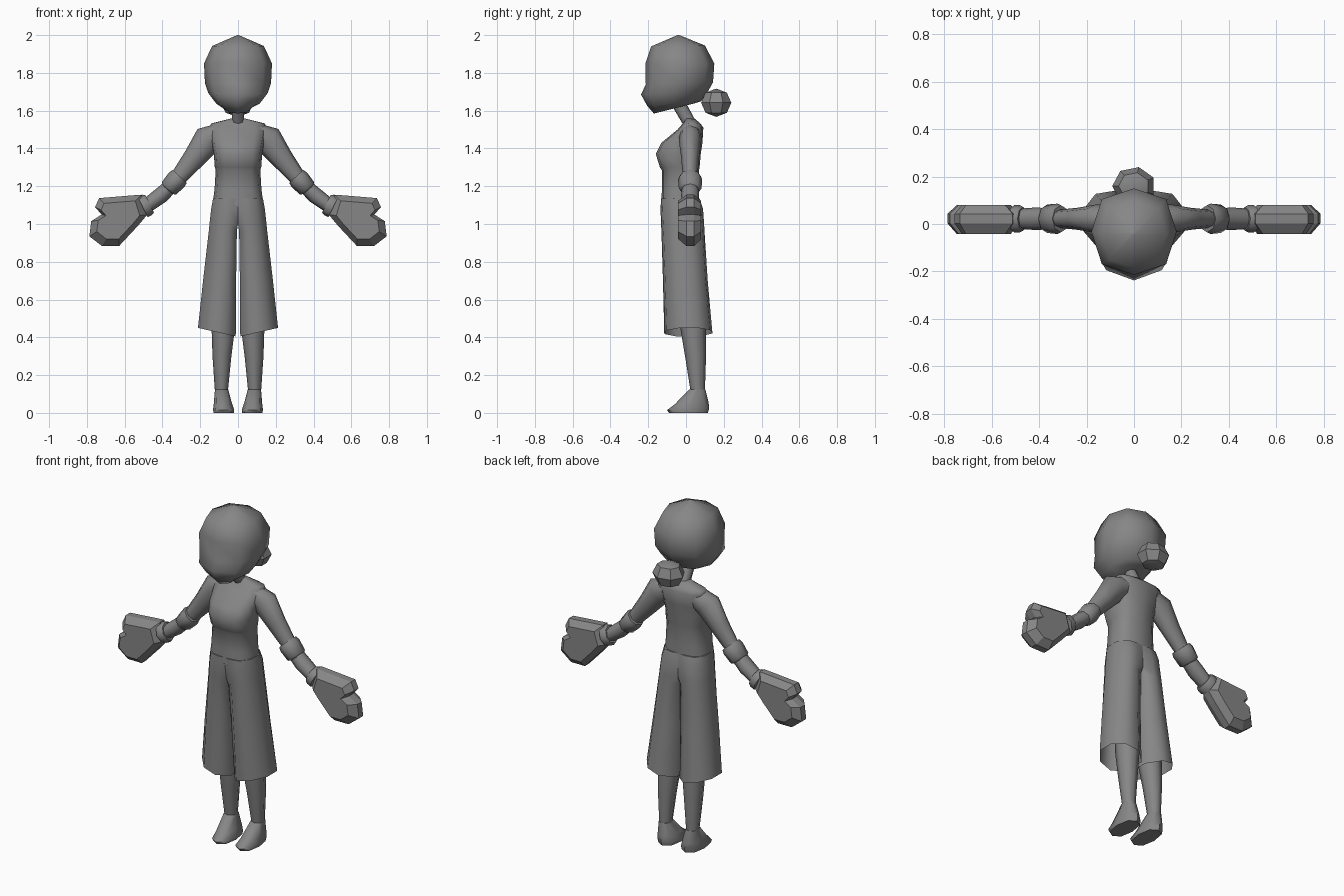
import bpy, math
from mathutils import Vector

if "Cube" in bpy.data.objects:
    bpy.data.objects.remove(bpy.data.objects["Cube"])

# Dark grey used on every part
grey = bpy.data.materials.new("dark_grey")
grey.diffuse_color = (.24, .24, .24, 1)
grey.use_nodes = True
grey.node_tree.nodes["Principled BSDF"].inputs["Base Color"].default_value = grey.diffuse_color


def loft(name, rings, caps=(True, True), mirror=False, angle=60):
    """Skin a list of equal-length point rings into a mesh object."""
    n = len(rings[0])
    verts = [p for r in rings for p in r]
    faces = [(i * n + j, i * n + (j + 1) % n, (i + 1) * n + (j + 1) % n, (i + 1) * n + j)
             for i in range(len(rings) - 1) for j in range(n)]
    if caps[0]:
        faces.append(tuple(reversed(range(n))))
    if caps[1]:
        faces.append(tuple(range(len(verts) - n, len(verts))))
    me = bpy.data.meshes.new(name)
    me.from_pydata(verts, [], faces)
    me.materials.append(grey)
    ob = bpy.data.objects.new(name, me)
    bpy.context.collection.objects.link(ob)
    bpy.ops.object.select_all(action='DESELECT')
    ob.select_set(True)
    bpy.context.view_layer.objects.active = ob
    bpy.ops.object.mode_set(mode='EDIT')
    bpy.ops.mesh.select_all(action='SELECT')
    bpy.ops.mesh.normals_make_consistent(inside=False)
    bpy.ops.object.mode_set(mode='OBJECT')
    if angle:
        bpy.ops.object.shade_smooth_by_angle(angle=math.radians(angle))
    if mirror:
        ob.modifiers.new("Mirror", 'MIRROR')
    return ob


def flat_ring(zf, zb, rx, yf, yb, n=8, cx=0.0, power=1.0):
    """Ellipse with front/back y limits and separate front/back heights."""
    pts = []
    for i in range(n):
        a = 2 * math.pi * i / n
        s, c = math.sin(a), math.cos(a)
        u = math.copysign(abs(s) ** power, s)
        v = math.copysign(abs(c) ** power, c)
        t = (v + 1) / 2
        pts.append((cx + rx * u, yf + (yb - yf) * t, zf + (zb - zf) * t))
    return pts


def tube(name, path, n=8):
    """Limb along an x-z path; path entries are (x, z, radius, y radius)."""
    pts = [Vector((x, 0.022, z)) for x, z, _, _ in path]
    rings = []
    for i, (_, _, r, ry) in enumerate(path):
        t = (pts[min(i + 1, len(pts) - 1)] - pts[max(i - 1, 0)]).normalized()
        y = Vector((0, 1, 0))
        v = t.cross(y)
        rings.append([pts[i] + v * r * math.cos(2 * math.pi * k / n)
                      + y * ry * math.sin(2 * math.pi * k / n) for k in range(n)])
    return loft(name, rings, mirror=True)


# Head with pointed chin, tilted underside
loft("head", [flat_ring(*r, power=.82) for r in [
    (1.585, 1.64, .065, -.17, .05),
    (1.625, 1.65, .115, -.205, .08),
    (1.685, 1.70, .157, -.238, .115),
    (1.74, 1.75, .175, -.213, .143),
    (1.85, 1.85, .18, -.215, .15),
    (1.94, 1.945, .137, -.185, .10),
    (2.0, 2.0, .004, -.045, -.035)]], angle=80)

# Hair bun
bpy.ops.mesh.primitive_uv_sphere_add(segments=7, ring_count=4, radius=1, location=(0, .16, 1.642),
                                     rotation=(0, 0, math.pi / 2))
bun = bpy.context.object
bun.name = "hair_bun"
bun.scale = (.082, .092, .075)
bun.data.materials.append(grey)
bpy.ops.object.shade_smooth_by_angle(angle=math.radians(40))

# Neck
loft("neck", [flat_ring(1.50, 1.53, .034, .0, .06), flat_ring(1.61, 1.65, .03, -.065, -.005)])

# Torso with bust and shoulders
loft("torso", [flat_ring(*r, n=12, power=.75) for r in [
    (1.10, 1.10, .135, -.13, .07),
    (1.18, 1.19, .124, -.128, .068),
    (1.285, 1.29, .118, -.128, .07),
    (1.30, 1.30, .123, -.138, .072),
    (1.37, 1.37, .128, -.16, .078),
    (1.43, 1.43, .138, -.13, .087),
    (1.50, 1.51, .152, -.045, .092),
    (1.535, 1.53, .142, -.015, .078),
    (1.56, 1.555, .04, .0, .05)]])

# Arms, sleeve cuffs, forearms and glove cuffs
tube("upper_arm", [(.10, 1.475, .058, .058), (.16, 1.447, .078, .06),
                   (.235, 1.345, .059, .047), (.32, 1.24, .043, .038)])
tube("sleeve_cuff", [(.308, 1.252, .05, .057), (.323, 1.236, .056, .064),
                     (.366, 1.188, .05, .06), (.372, 1.18, .036, .045)])
tube("forearm", [(.345, 1.21, .038, .042), (.41, 1.15, .043, .048), (.49, 1.092, .038, .042)])
tube("glove_cuff", [(.468, 1.108, .052, .05), (.482, 1.101, .06, .058), (.505, 1.09, .06, .058)])

# Mitten-like hands: outline swept through the thickness
outline = [(.48, 1.05), (.512, 1.155), (.58, 1.15), (.735, 1.137), (.757, 1.09), (.722, 1.05),
           (.777, 1.015), (.787, .935), (.72, .883), (.63, .883), (.53, .99)]
cx, cz = .635, 1.03


def hand_ring(y, s):
    return [(cx + (x - cx) * s, y, cz + (z - cz) * s) for x, z in outline]


loft("hand", [hand_ring(-.042, .74), hand_ring(.003, 1), hand_ring(.043, 1), hand_ring(.08, .74)],
     mirror=True, angle=0)


# Wide cropped trousers: D-shaped legs meeting at the centre line
def trouser_ring(z, x0, x1, yf, yb, inner, lift=0.0):
    shape = [(0, -inner), (.28, -1), (.7, -.9), (1, -.35), (1, .4), (.75, .9), (.35, 1),
             (0, inner), (0, 0)]
    m, h = (yf + yb) / 2, (yb - yf) / 2
    return [(x0 + (x1 - x0) * u, m + h * v, z + lift * u) for u, v in shape]


loft("trouser_leg", [trouser_ring(*r) for r in [
    (.405, .012, .212, -.115, .14, .5, .045),
    (.70, .010, .185, -.122, .115, .6),
    (.96, .006, .155, -.13, .098, .7),
    (1.0, .0, .151, -.132, .096, .8),
    (1.08, .0, .142, -.135, .09, .88),
    (1.135, .0, .132, -.132, .072, .95)]], caps=(False, True), mirror=True)

# Lower legs
loft("lower_leg", [flat_ring(z, z, rx, yf, yb, cx=cx) for z, rx, yf, yb, cx in [
    (.11, .034, .025, .10, .088),
    (.30, .05, -.005, .106, .085),
    (.45, .062, -.03, .106, .078),
    (.60, .064, -.04, .10, .078)]], mirror=True)

# Feet
loft("foot", [flat_ring(zf, zb, rx, yf, yb, cx=cx, power=.8) for zf, zb, rx, yf, yb, cx in [
    (0, 0, .054, -.09, .115, .076),
    (.015, .02, .056, -.10, .122, .076),
    (.045, .055, .048, -.06, .12, .08),
    (.125, .125, .035, .018, .102, .087)]], mirror=True)
